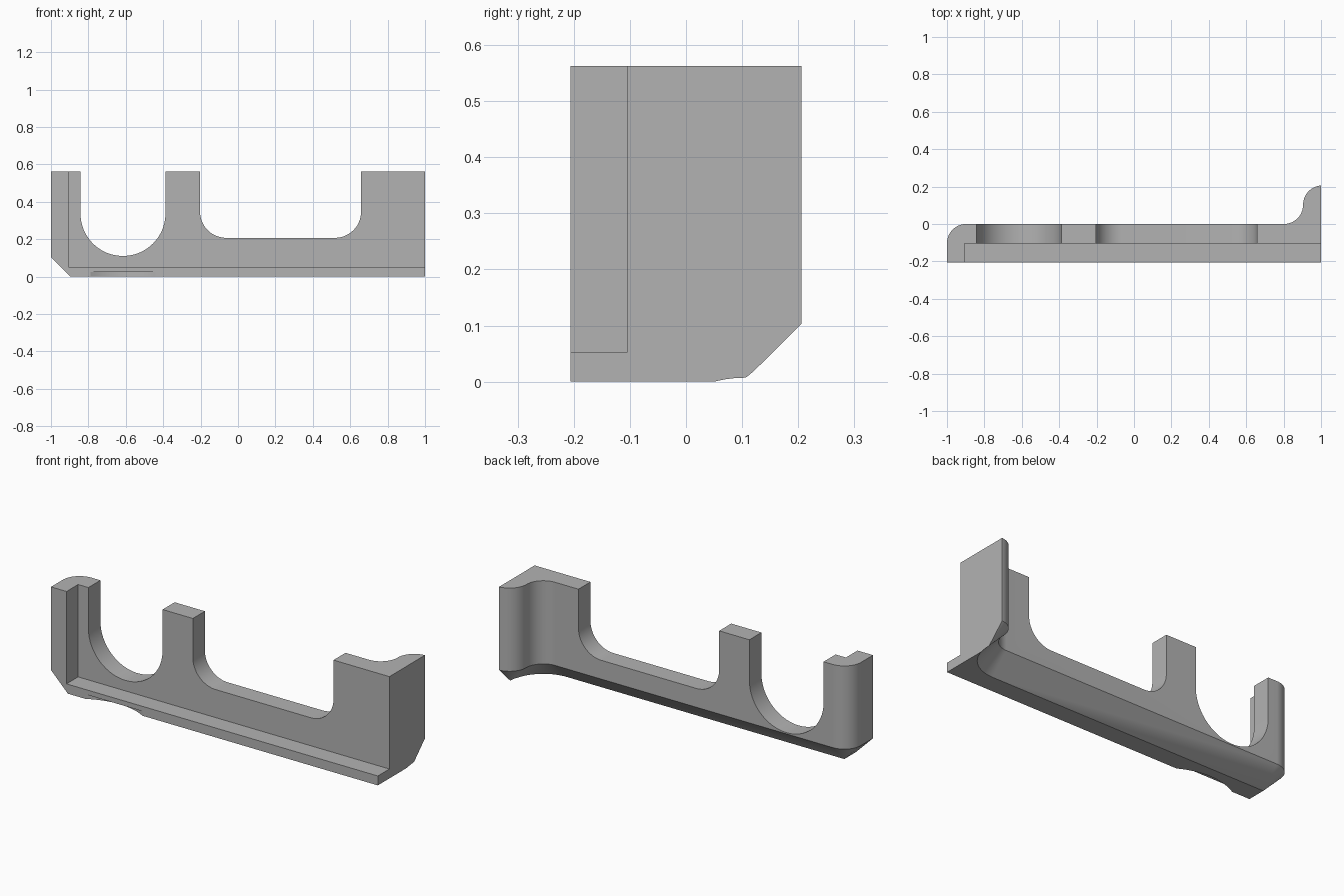
import bpy, bmesh
from math import sin, cos, radians

cube = bpy.data.objects.get("Cube")
if cube:
    bpy.data.objects.remove(cube, do_unlink=True)

R = 0.103            # corner radius and chamfer size
FRONT, TOP = -2 * R, 0.563
SEG = 20

grey = bpy.data.materials.new("grey")
grey.use_nodes = True
grey.diffuse_color = (0.45, 0.45, 0.45, 1)
grey.node_tree.nodes["Principled BSDF"].inputs["Base Color"].default_value = (0.45, 0.45, 0.45, 1)


def arc(cx, cy, r, start, end, n=SEG):
    angles = [radians(start + (end - start) * i / n) for i in range(n + 1)]
    return [(cx + r * cos(a), cy + r * sin(a)) for a in angles]


def to_object(name, bm):
    bmesh.ops.recalc_face_normals(bm, faces=bm.faces)
    mesh = bpy.data.meshes.new(name)
    bm.to_mesh(mesh)
    bm.free()
    ob = bpy.data.objects.new(name, mesh)
    bpy.context.collection.objects.link(ob)
    mesh.materials.append(grey)
    return ob


def loft(rings):
    """Closed solid through rings of equal point count."""
    bm = bmesh.new()
    loops = [[bm.verts.new(p) for p in ring] for ring in rings]
    n = len(loops[0])
    for a, b in zip(loops, loops[1:]):
        for i in range(n):
            j = (i + 1) % n
            bm.faces.new((a[i], a[j], b[j], b[i]))
    bm.faces.new(loops[0])
    bm.faces.new(loops[-1])
    bmesh.ops.remove_doubles(bm, verts=bm.verts, dist=1e-5)
    return bm


def cut(target, bm):
    cutter = to_object("cutter", bm)
    cutter.hide_render = True
    mod = target.modifiers.new("cut", 'BOOLEAN')
    mod.operation, mod.solver, mod.object = 'DIFFERENCE', 'EXACT', cutter
    bpy.context.view_layer.objects.active = target
    bpy.ops.object.modifier_apply(modifier=mod.name)
    bpy.data.objects.remove(cutter, do_unlink=True)


# Bracket body: plan outline, with the foot outline inset along the back and end
E = 1.007            # end of the wing before it is trimmed
wing = E - 2 * R
outer = [(-1, FRONT), (E, FRONT)]
outer += arc(E, R, R, 90, 180)
outer += arc(wing, R, R, 0, -90)[1:]
outer += arc(R - 1, -R, R, 90, 180)
foot = [(R - 1, FRONT), (E, FRONT)]
foot += [(E, R)] * (SEG + 1)
foot += arc(wing, R, 2 * R, 0, -90)[1:]
foot += [(R - 1, -R)] * (SEG + 1)
bm = loft([[(x, y, z) for x, y in ring] for ring, z in ((foot, 0), (outer, R), (outer, TOP))])
bracket = to_object("bracket", bm)


def box(lo, hi):
    ring = [(lo[0], lo[1]), (hi[0], lo[1]), (hi[0], hi[1]), (lo[0], hi[1])]
    return loft([[(x, y, z) for x, y in ring] for z in (lo[2], hi[2])])


# Flat trimmed end, then front step that leaves the ledge and end post
cut(bracket, box((1, -1, -1), (2, 1, 1)))
cut(bracket, box((-0.905, -1, 0.052), (2, -0.105, 1)))


def notch(left, right, bottom, r):
    profile = [(left, 1)] + arc(left + r, bottom + r, r, 180, 270)
    profile += arc(right - r, bottom + r, r, 270, 360) + [(right, 1)]
    return loft([[(x, y, z) for x, z in profile] for y in (-0.5, 0.5)])


# Round notch and wide notch through the wall
cut(bracket, notch(-0.842, -0.388, 0.11, 0.2269))
cut(bracket, notch(-0.203, 0.658, 0.207, 0.14))

# Shallow curved recess under the front ledge
disc = arc(-0.614, -0.513, 0.353, 0, 360, 96)[:-1]
cut(bracket, loft([[(x, y, z) for x, y in disc] for z in (-0.1, 0.025)]))

bpy.ops.object.select_all(action='DESELECT')
bracket.select_set(True)
bpy.context.view_layer.objects.active = bracket
bpy.ops.object.shade_smooth_by_angle(angle=radians(25))
